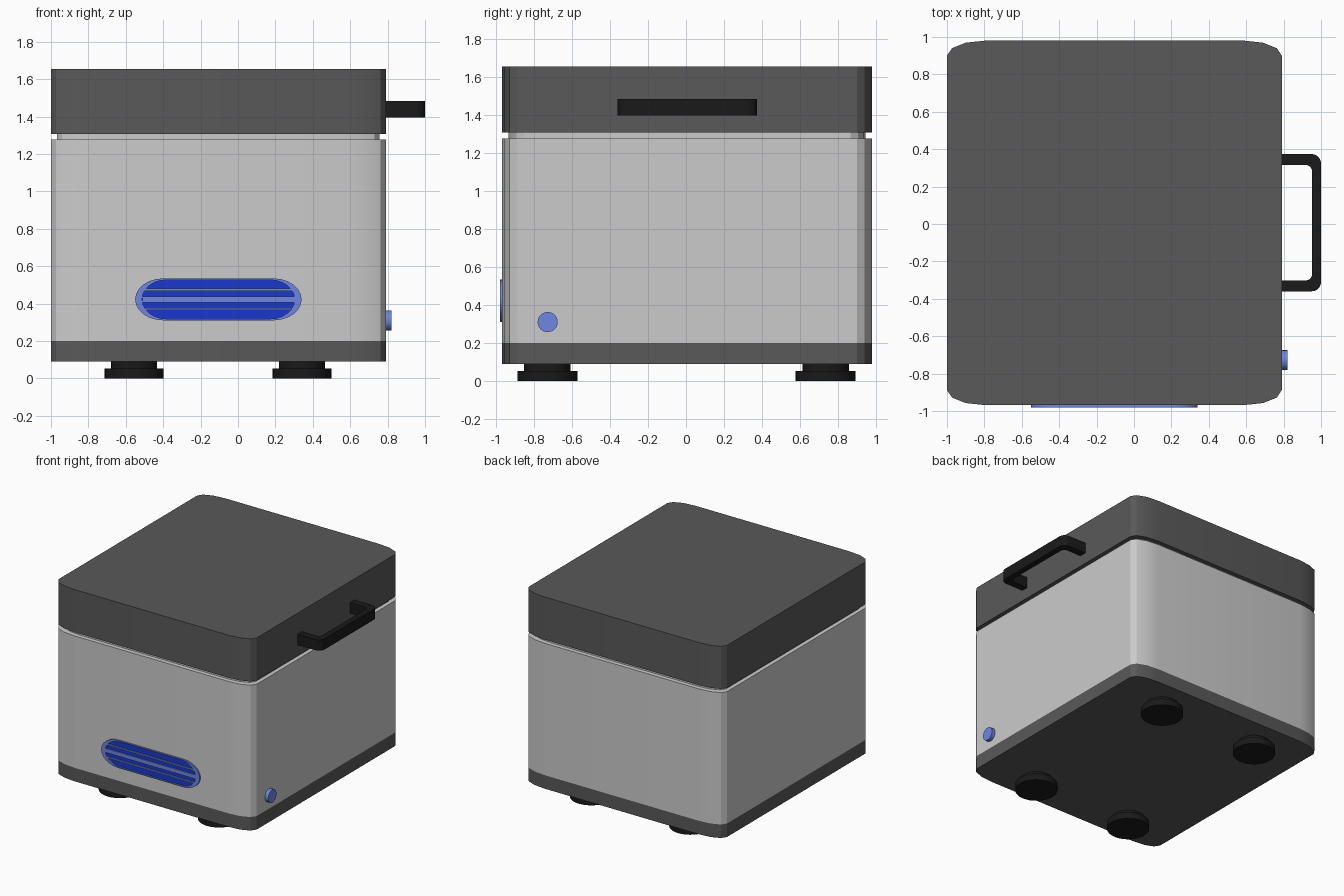
import bpy, bmesh, math

if "Cube" in bpy.data.objects:
    bpy.data.objects.remove(bpy.data.objects["Cube"])


def paint(name, rgb):
    m = bpy.data.materials.new(name)
    m.diffuse_color = (*rgb, 1)
    m.use_nodes = True
    m.node_tree.nodes["Principled BSDF"].inputs["Base Color"].default_value = m.diffuse_color
    return m


STEEL = paint("steel", (0.6, 0.6, 0.6))
DARK = paint("dark_grey", (0.1, 0.1, 0.1))
BLACK = paint("black", (0.01, 0.01, 0.01))
BLUE = paint("blue", (0.16, 0.24, 0.75))
DEEP = paint("deep_blue", (0.01, 0.04, 0.6))
AXES = {"z": lambda u, v, w: (u, v, w),
        "y": lambda u, v, w: (u, w, v),
        "x": lambda u, v, w: (w, u, v)}


def prism(name, outline, lo, hi, mat, axis="z", hole=None):
    """Extrude an outline along an axis, optionally with a matching hole."""
    bm = bmesh.new()
    place = AXES[axis]
    n = len(outline)

    def loop(pts, w):
        return [bm.verts.new(place(u, v, w)) for u, v in pts]

    def bridge(a, b):
        for i in range(n):
            j = (i + 1) % n
            bm.faces.new((a[i], a[j], b[j], b[i]))

    a, b = loop(outline, lo), loop(outline, hi)
    bridge(a, b)
    if hole:
        c, d = loop(hole, lo), loop(hole, hi)
        bridge(c, d)
        bridge(a, c)
        bridge(b, d)
    else:
        bm.faces.new(a)
        bm.faces.new(b)
    bmesh.ops.recalc_face_normals(bm, faces=bm.faces)
    me = bpy.data.meshes.new(name)
    bm.to_mesh(me)
    bm.free()
    me.materials.append(mat)
    ob = bpy.data.objects.new(name, me)
    bpy.context.collection.objects.link(ob)
    bpy.context.view_layer.objects.active = ob
    ob.select_set(True)
    bpy.ops.object.shade_smooth_by_angle(angle=math.radians(30))
    ob.select_set(False)
    return ob


def rounded(cx, cy, hx, hy, rx, ry, seg):
    """Rectangle with elliptical corners."""
    pts = []
    for q, (sx, sy) in enumerate([(1, 1), (-1, 1), (-1, -1), (1, -1)]):
        for i in range(seg + 1):
            t = math.radians(90) * (q + i / seg)
            pts.append((cx + sx * (hx - rx) + rx * math.cos(t),
                        cy + sy * (hy - ry) + ry * math.sin(t)))
    return pts


def circle(cx, cy, r, n=32):
    return [(cx + r * math.cos(2 * math.pi * i / n),
             cy + r * math.sin(2 * math.pi * i / n)) for i in range(n)]


# Box: base, body, recessed seam and lid
CX, CY, HX, HY = -0.105, 0.006, 0.895, 0.974
shell = rounded(CX, CY, HX, HY, 0.2, 0.08, 3)
seam = rounded(CX, CY, HX - 0.033, HY - 0.035, 0.2, 0.08, 3)
prism("base", shell, 0.09, 0.2, DARK)
prism("body", shell, 0.2, 1.277, STEEL)
prism("seam", seam, 1.277, 1.307, STEEL)
prism("lid", shell, 1.307, 1.655, DARK)

# Stepped round feet
for side, x in (("left", -0.555), ("right", 0.342)):
    for end, y in (("front", -0.73), ("back", 0.735)):
        prism(f"{end}_{side}_foot_pad", circle(x, y, 0.158), 0, 0.053, BLACK)
        prism(f"{end}_{side}_foot_stem", circle(x, y, 0.123), 0.053, 0.092, BLACK)

# Lid handle: U-shaped outline with rounded corners
def corner(cx, cy, r, a0, a1, seg=5):
    return [(cx + r * math.cos(math.radians(a0 + (a1 - a0) * i / seg)),
             cy + r * math.sin(math.radians(a0 + (a1 - a0) * i / seg)))
            for i in range(seg + 1)]


HC = 0.007
grip = ([(0.78, HC - 0.367)] + corner(0.95, HC - 0.317, 0.05, -90, 0)
        + corner(0.95, HC + 0.317, 0.05, 0, 90) + [(0.78, HC + 0.367), (0.78, HC + 0.309)]
        + corner(0.917, HC + 0.274, 0.035, 90, 0)
        + corner(0.917, HC - 0.274, 0.035, 0, -90) + [(0.78, HC - 0.309)])
prism("handle", grip, 1.396, 1.484, BLACK)

# Side button
prism("button", circle(-0.728, 0.31, 0.053), 0.78, 0.82, BLUE, "x")

# Front vent: backing, rim and slats
VX, VZ = -0.105, 0.423
outer = rounded(VX, VZ, 0.445, 0.112, 0.15, 0.112, 6)
inner = rounded(VX, VZ, 0.408, 0.104, 0.13, 0.104, 6)
# drop the doubled points where the end arcs meet
outer = [p for i, p in enumerate(outer) if i not in (14, 27)]
inner = [p for i, p in enumerate(inner) if i not in (14, 27)]
prism("vent_backing", inner, -0.97, -0.96, DEEP, "y")
prism("vent_rim", outer, -0.98, -0.96, BLUE, "y", hole=inner)


def half_width(z):
    return 0.278 + 0.13 * math.sqrt(1 - (z / 0.104) ** 2)


for name, z0, z1 in (("lower", -0.058, -0.046), ("middle", -0.016, 0.016),
                     ("upper", 0.046, 0.058)):
    w0, w1 = half_width(z0), half_width(z1)
    slat = [(VX - w0, VZ + z0), (VX + w0, VZ + z0), (VX + w1, VZ + z1), (VX - w1, VZ + z1)]
    prism(f"{name}_vent_slat", slat, -0.979, -0.965, BLUE, "y")
